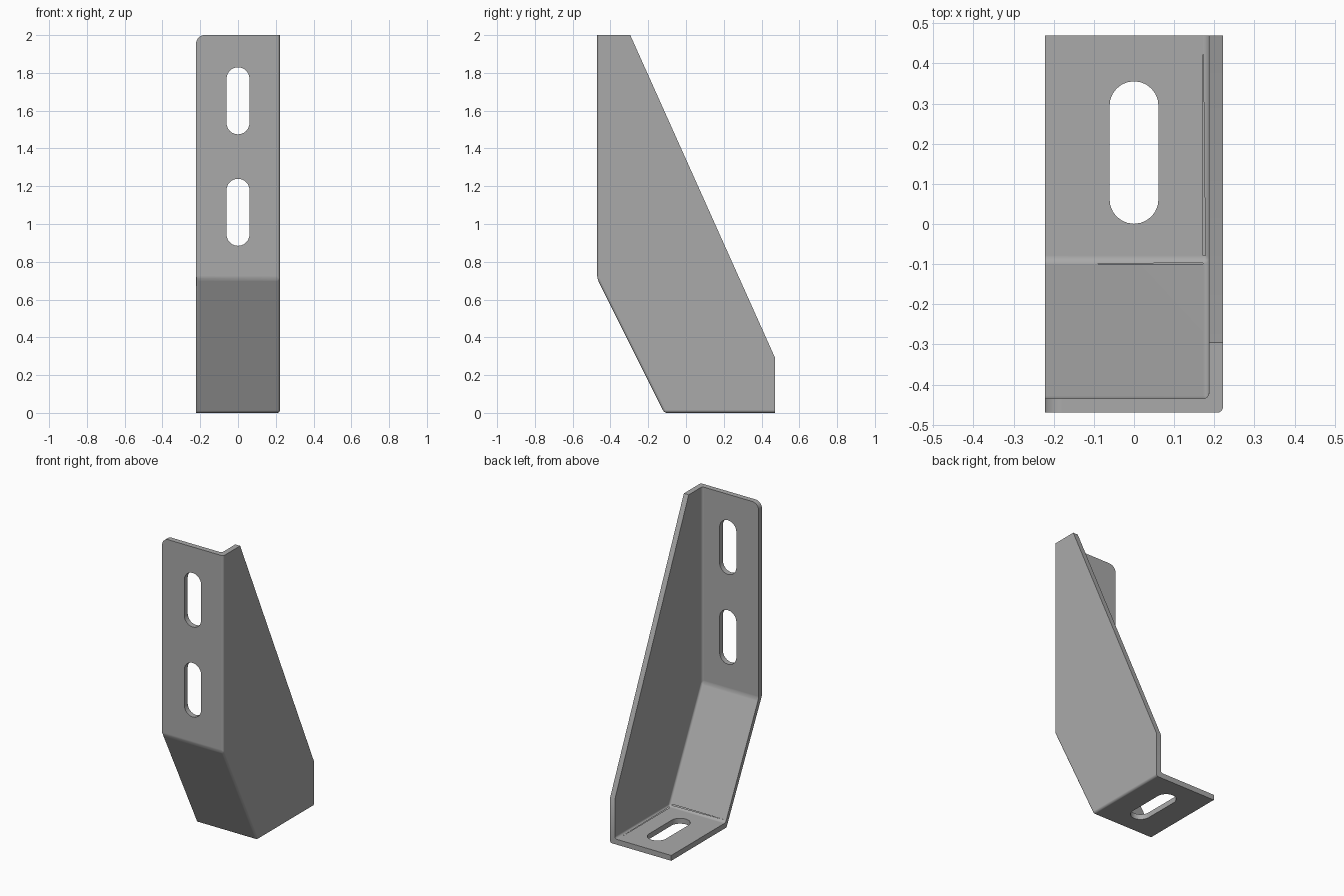
import bpy, bmesh, math
from mathutils import Vector

if "Cube" in bpy.data.objects:
    bpy.data.objects.remove(bpy.data.objects["Cube"])

HALF = 0.222      # half width of the bracket
WALL = 0.035      # sheet thickness
BEND = 0.015      # bend radius

steel = bpy.data.materials.new("grey_steel")
steel.use_nodes = True
GREY = (0.4, 0.4, 0.4, 1)
steel.diffuse_color = GREY
steel.node_tree.nodes["Principled BSDF"].inputs["Base Color"].default_value = GREY


def prism(name, points, depth):
    """Extrude a closed outline along the vector depth."""
    bm = bmesh.new()
    face = bm.faces.new([bm.verts.new(p) for p in points])
    result = bmesh.ops.extrude_face_region(bm, geom=[face])
    verts = [g for g in result["geom"] if isinstance(g, bmesh.types.BMVert)]
    bmesh.ops.translate(bm, verts=verts, vec=depth)
    bmesh.ops.recalc_face_normals(bm, faces=bm.faces)
    mesh = bpy.data.meshes.new(name)
    bm.to_mesh(mesh)
    bm.free()
    mesh.materials.append(steel)
    obj = bpy.data.objects.new(name, mesh)
    bpy.context.collection.objects.link(obj)
    return obj


def round_edges(obj, radius, segments, rule):
    """Round the edges whose two ends satisfy the rule."""
    bm = bmesh.new()
    bm.from_mesh(obj.data)
    edges = [e for e in bm.edges if rule(e.verts[0].co, e.verts[1].co)]
    bmesh.ops.bevel(bm, geom=edges, offset=radius, offset_type='OFFSET',
                    segments=segments, profile=0.5, affect='EDGES')
    bm.to_mesh(obj.data)
    bm.free()


def cut(obj, cutter):
    mod = obj.modifiers.new("cut", 'BOOLEAN')
    mod.operation = 'DIFFERENCE'
    mod.solver = 'EXACT'
    mod.object = cutter
    bpy.ops.object.select_all(action='DESELECT')
    bpy.context.view_layer.objects.active = obj
    obj.select_set(True)
    bpy.ops.object.modifier_apply(modifier=mod.name)
    bpy.data.objects.remove(cutter)


def slot(centre, along, through, radius=0.061, length=0.355, steps=12):
    """Rounded slot cutter centred on a point, passing through a plate."""
    across = Vector((1, 0, 0))
    outline = []
    for end in (1, -1):
        for i in range(steps + 1):
            a = math.pi * i / steps
            outline.append(Vector(centre) - through / 2
                           + end * across * radius * math.cos(a)
                           + end * along * (length / 2 - radius + radius * math.sin(a)))
    return prism("slot_cutter", outline, through)


def along_bends(side_x, folds):
    """Rule for edges on the side plate fold and across the two bends."""
    near = lambda v: any((v.yz - Vector(f)).length < 1e-4 for f in folds)

    def rule(a, b):
        on_side = abs(a.x - side_x) < 1e-4 and abs(b.x - side_x) < 1e-4
        return (near(a) and near(b)) or (on_side and (near(a) or near(b)))
    return rule


# Solid body from the side outline
folds = [(-0.47, 0.71), (-0.115, 0)]
outline = [(-0.47, 2), *folds, (0.47, 0), (0.47, 0.295), (-0.295, 2)]
bracket = prism("bracket", [(-HALF, y, z) for y, z in outline], Vector((2 * HALF, 0, 0)))
round_edges(bracket, 0.045, 8,
            lambda a, b: min(a.z, b.z) > 1.99 and max(a.x, b.x) < -HALF + 0.001)
round_edges(bracket, BEND, 4, along_bends(HALF, folds))

# Hollow inside, leaving the front, slope, base and side plates
inner = [(-0.435, 0.718), (-0.0935, WALL)]
hollow = [(-0.435, 2.3), *inner, (0.8, WALL), (0.8, 2.3)]
side = HALF - WALL
cavity = prism("cavity_cutter", [(-1, y, z) for y, z in hollow], Vector((1 + side, 0, 0)))
round_edges(cavity, BEND, 4, along_bends(side, inner))
cut(bracket, cavity)

# Mounting slots in the front and base plates
UP, BACK = Vector((0, 0, 1)), Vector((0, 1, 0))
for z in (1.062, 1.652):
    cut(bracket, slot((0, -0.45, z), UP, BACK * 0.2))
cut(bracket, slot((0, 0.178, 0.02), BACK, UP * 0.2))

# Smooth bends with flat plates
bpy.ops.object.select_all(action='DESELECT')
bpy.context.view_layer.objects.active = bracket
bracket.select_set(True)
bpy.ops.object.shade_smooth_by_angle(angle=math.radians(30))
weighted = bracket.modifiers.new("flat_plates", 'WEIGHTED_NORMAL')
weighted.keep_sharp = True
